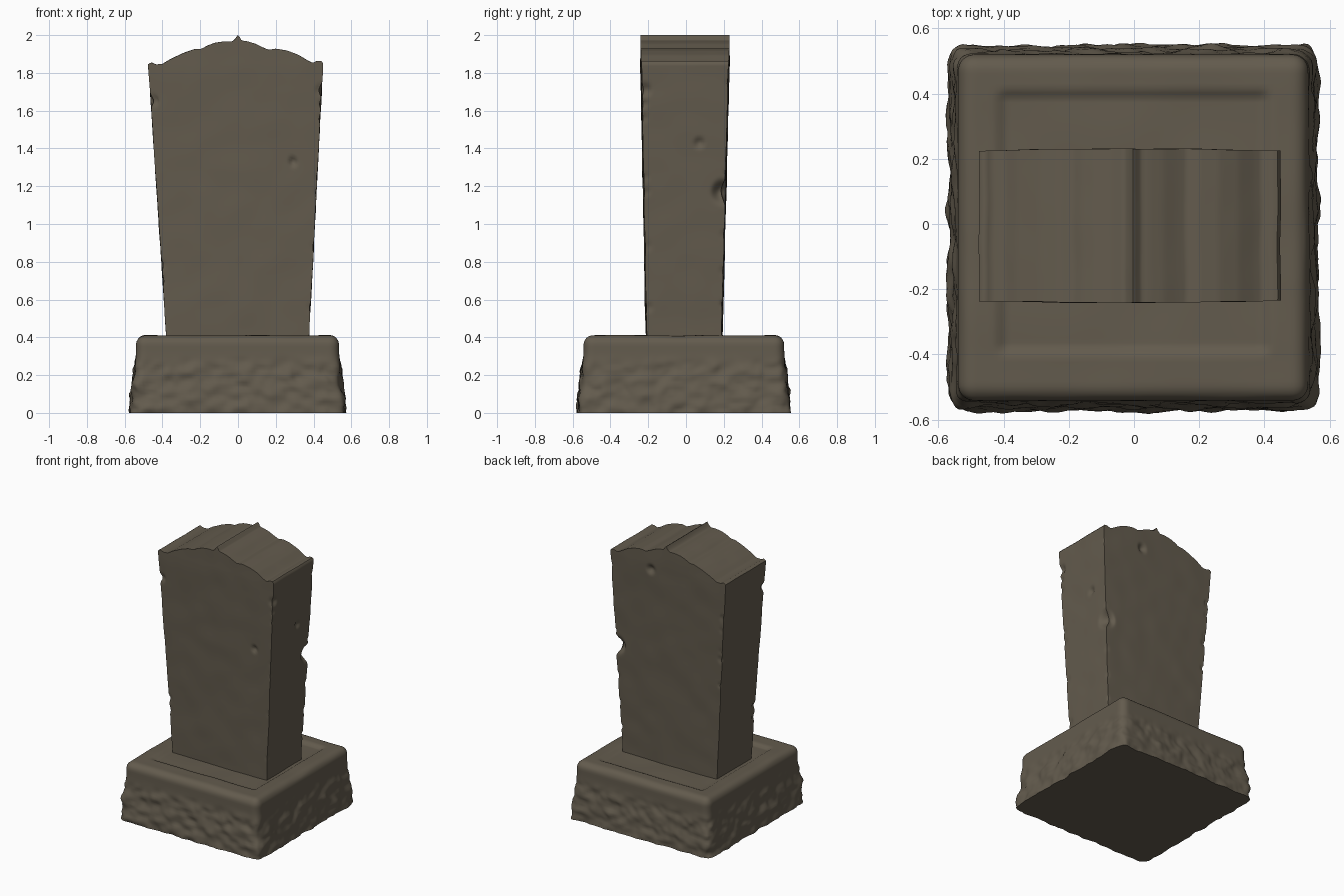
import bpy, bmesh, math, random
from mathutils import Vector, noise

if "Cube" in bpy.data.objects:
    bpy.data.objects.remove(bpy.data.objects["Cube"])

random.seed(4)
stone = bpy.data.materials.new("weathered brown stone")
stone.diffuse_color = (0.125, 0.105, 0.075, 1)
stone.use_nodes = True
stone.node_tree.nodes["Principled BSDF"].inputs["Base Color"].default_value = stone.diffuse_color


def smooth(a, b, t):
    t = min(1, max(0, (t - a) / (b - a)))
    return t * t * (3 - 2 * t)


def lerp(a, b, t):
    return a + (b - a) * t


def grid_box(name, counts, place):
    """Box with gridded faces; place() maps each 0..1 coordinate to its final position."""
    bm = bmesh.new()
    cache = {}

    def vert(key):
        if key not in cache:
            cache[key] = bm.verts.new(place(*[k / n for k, n in zip(key, counts)]))
        return cache[key]

    for axis in range(3):
        a, b = (axis + 1) % 3, (axis + 2) % 3
        for side in (0, counts[axis]):
            for i in range(counts[a]):
                for j in range(counts[b]):
                    quad = []
                    for di, dj in ((0, 0), (1, 0), (1, 1), (0, 1)):
                        key = [0, 0, 0]
                        key[axis], key[a], key[b] = side, i + di, j + dj
                        quad.append(vert(tuple(key)))
                    bm.faces.new(quad if side else quad[::-1])
    bmesh.ops.recalc_face_normals(bm, faces=bm.faces)
    mesh = bpy.data.meshes.new(name)
    bm.to_mesh(mesh)
    bm.free()
    mesh.materials.append(stone)
    obj = bpy.data.objects.new(name, mesh)
    bpy.context.collection.objects.link(obj)
    bpy.ops.object.select_all(action='DESELECT')
    obj.select_set(True)
    bpy.context.view_layer.objects.active = obj
    bpy.ops.object.shade_smooth_by_angle(angle=math.radians(40))
    return obj


# Plinth: rounded top edge, rough flaring sides, sunken panel on top
H, R = 0.41, 0.05


def place_plinth(u, v, w):
    p = Vector((lerp(-0.54, 0.535, u), lerp(-0.542, 0.52, v), H * w))
    inner = Vector((min(max(p.x, -0.54 + R), 0.535 - R),
                    min(max(p.y, -0.542 + R), 0.52 - R), min(p.z, H - R)))
    if w > 0:
        d = p - inner
        if d.length > R:
            p = inner + d.normalized() * R
    else:
        d = Vector((p.x - inner.x, p.y - inner.y, 0))
        if d.length > R:
            p = Vector((inner.x, inner.y, 0)) + d.normalized() * R
    # flare and rough hewing grow towards the ground
    low = 1 - smooth(0.0, 0.34, p.z)
    n = noise.noise(Vector((p.x * 11, p.y * 11, p.z * 16)))
    n += 0.5 * noise.noise(Vector((p.x * 25, p.y * 25, p.z * 30)))
    scale = 1 + 0.055 * low + 0.026 * n * smooth(0, 0.25, low)
    if w == 1:
        inside = (smooth(-0.43, -0.39, p.x) * smooth(-0.425, -0.39, -p.x)
                  * smooth(-0.405, -0.375, p.y) * smooth(-0.415, -0.385, -p.y))
        p.z -= 0.016 * inside
        p.z += 0.004 * noise.noise(p * 5)
    return (p.x * scale, p.y * scale, p.z)


grid_box("plinth", (72, 72, 28), place_plinth)

# Tablet: flared slab with a scalloped crest
CREST = [(-0.475, 1.845), (-0.46, 1.856), (-0.435, 1.845), (-0.40, 1.847), (-0.36, 1.872),
         (-0.29, 1.905), (-0.23, 1.926), (-0.19, 1.928), (-0.16, 1.945), (-0.12, 1.96),
         (-0.07, 1.967), (-0.03, 1.966), (-0.014, 1.98), (-0.004, 2.0), (0.006, 1.995),
         (0.018, 1.972), (0.05, 1.967), (0.09, 1.955), (0.13, 1.935), (0.16, 1.922),
         (0.20, 1.928), (0.26, 1.918), (0.32, 1.895), (0.37, 1.865), (0.395, 1.853),
         (0.42, 1.864), (0.44, 1.863), (0.45, 1.85)]


def crest_height(x):
    for (x0, z0), (x1, z1) in zip(CREST, CREST[1:]):
        if x <= x1:
            return lerp(z0, z1, max(0, (x - x0) / (x1 - x0)))
    return CREST[-1][1]


# Dents as (centre, radius, depth): large edge chip, face pits, small edge nicks
dents = [((0.41, 0.205, 1.17), 0.085, 0.05), ((0.29, -0.225, 1.33), 0.035, 0.018),
         ((0.425, 0.07, 1.43), 0.04, 0.018), ((0.12, 0.22, 1.80), 0.045, 0.025),
         ((0.445, -0.22, 1.71), 0.05, 0.02)]
for sx in (-1, 1):
    for sy in (-1, 1):
        for k in range(6):
            z = random.uniform(0.5, 1.75)
            t = (z - 0.4) / 1.45
            dents.append(((sx * lerp(0.38, 0.462, t), sy * lerp(0.195, 0.232, t), z),
                          random.uniform(0.025, 0.045), random.uniform(0.006, 0.014)))
dents = [(Vector(c), r, d) for c, r, d in dents]


def place_tablet(u, v, w):
    top_x = lerp(-0.475, 0.45, u)
    z = lerp(0.38, crest_height(top_x), w)
    t = min(1, (z - 0.38) / 1.46)
    p = Vector((lerp(lerp(-0.378, 0.375, u), top_x, t),
                lerp(lerp(-0.207, -0.236, t), lerp(0.187, 0.225, t), v), z))
    # gentle bow of the front face and worn surface
    p.y += (v - 0.5) * 0.012 * math.sin(math.pi * u)
    wear = 0.003 * noise.noise(p * 7)
    q = p.copy()
    q.x += wear
    q.y += wear
    for c, r, depth in dents:
        dist = (p - c).length
        if dist < r:
            q += Vector((-c.x if abs(c.x) > 0.35 else 0,
                         -c.y if abs(c.y) > 0.15 else 0, 0)).normalized() \
                * depth * (1 - smooth(0, r, dist))
    return q


grid_box("tablet", (96, 40, 110), place_tablet)
